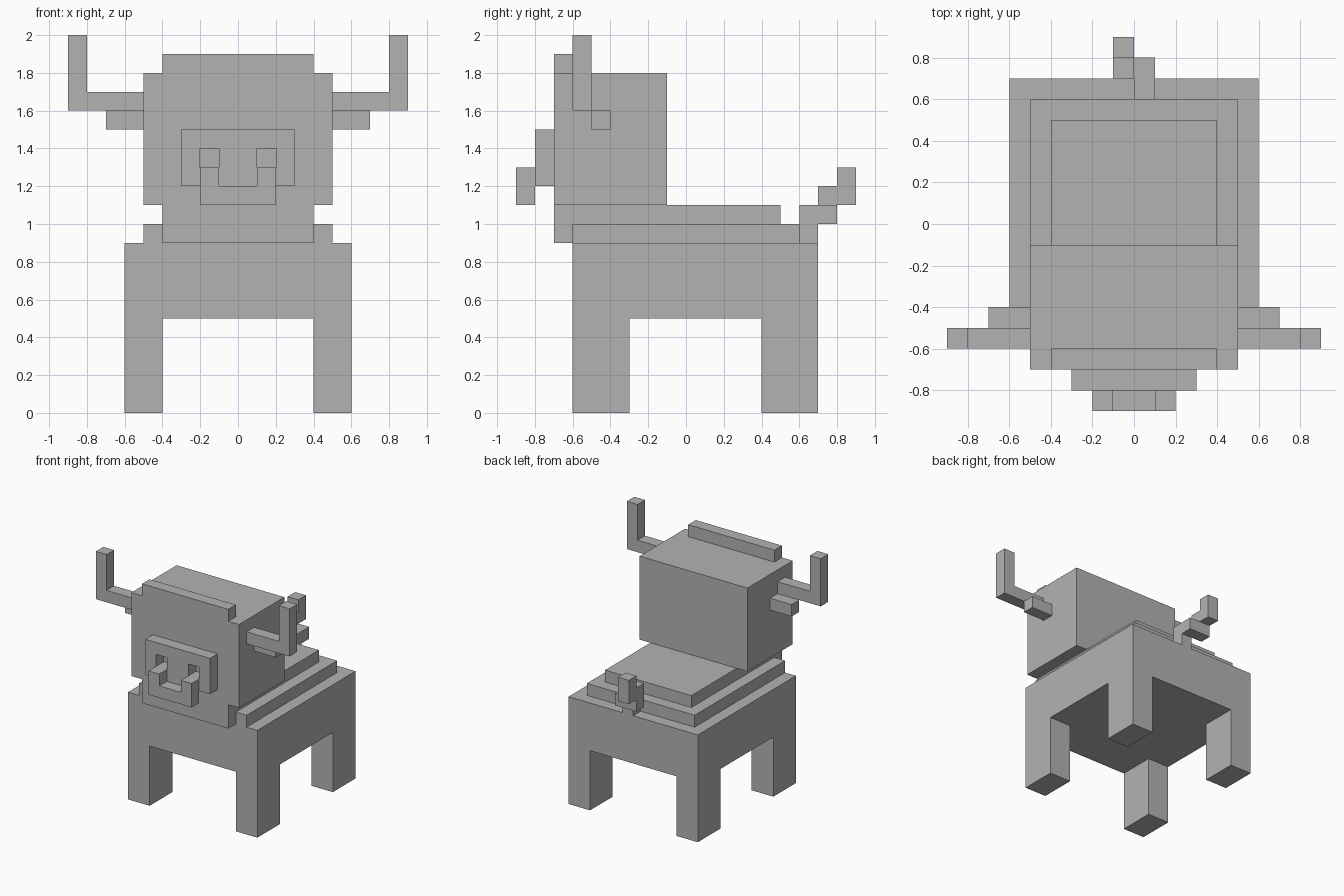
import bpy
import bmesh

if "Cube" in bpy.data.objects:
    bpy.data.objects.remove(bpy.data.objects["Cube"], do_unlink=True)

# One flat grey for the whole animal
GREY = (0.45, 0.45, 0.45, 1)
grey = bpy.data.materials.new("plain grey")
grey.use_nodes = True
grey.diffuse_color = GREY
grey.node_tree.nodes["Principled BSDF"].inputs["Base Color"].default_value = GREY


def slab(name, outline, back, front):
    """Extrude an (x, z) outline along y."""
    bm = bmesh.new()
    face = bm.faces.new([bm.verts.new((x, back, z)) for x, z in outline])
    grown = bmesh.ops.extrude_face_region(bm, geom=[face], use_keep_orig=True)
    for v in grown["geom"]:
        if isinstance(v, bmesh.types.BMVert):
            v.co.y = front
    bmesh.ops.recalc_face_normals(bm, faces=bm.faces)
    mesh = bpy.data.meshes.new(name)
    bm.to_mesh(mesh)
    bm.free()
    mesh.materials.append(grey)
    ob = bpy.data.objects.new(name, mesh)
    bpy.context.collection.objects.link(ob)
    return ob


def box(name, x, y, z):
    """Block spanning the given (low, high) ranges."""
    return slab(name, [(x[0], z[0]), (x[1], z[0]), (x[1], z[1]), (x[0], z[1])], *y)


def centred(name, half, y, z):
    return box(name, (-half, half), y, z)


# Body and stepped back
centred("body", 0.6, (-0.6, 0.7), (0.5, 0.9))
centred("back_lower_step", 0.5, (-0.6, 0.6), (0.9, 1.0))
centred("back_upper_step", 0.4, (-0.7, 0.5), (1.0, 1.1))
centred("chest", 0.4, (-0.7, -0.6), (0.9, 1.0))

# Head with crest
centred("head", 0.5, (-0.7, -0.1), (1.1, 1.8))
centred("crest", 0.4, (-0.7, -0.6), (1.8, 1.9))

# Legs, horns and ears on both sides
for side, s in (("left", 1), ("right", -1)):
    leg_x = sorted((0.4 * s, 0.6 * s))
    box(f"front_leg_{side}", leg_x, (-0.6, -0.3), (0, 0.5))
    box(f"back_leg_{side}", leg_x, (0.4, 0.7), (0, 0.5))
    horn = [(0.5, 1.6), (0.9, 1.6), (0.9, 2.0), (0.8, 2.0), (0.8, 1.7), (0.5, 1.7)]
    slab(f"horn_{side}", [(s * x, z) for x, z in horn], -0.6, -0.5)
    box(f"ear_{side}", sorted((0.5 * s, 0.7 * s)), (-0.5, -0.4), (1.5, 1.6))

# Snout with two square nostrils cut through to the face
snout = centred("snout", 0.3, (-0.8, -0.7), (1.2, 1.5))
for side, s in (("left", 1), ("right", -1)):
    cutter = box(f"nostril_cutter_{side}", sorted((0.1 * s, 0.2 * s)),
                 (-0.85, -0.65), (1.3, 1.4))
    cutter.hide_render = True
    cutter.hide_set(True)
    cut = snout.modifiers.new("nostril", "BOOLEAN")
    cut.operation = "DIFFERENCE"
    cut.solver = "EXACT"
    cut.object = cutter

# Bake the nostrils and drop the cutters
bpy.context.view_layer.update()
baked = bpy.data.meshes.new_from_object(snout.evaluated_get(bpy.context.evaluated_depsgraph_get()))
snout.modifiers.clear()
snout.data = baked
for ob in [o for o in bpy.data.objects if o.name.startswith("nostril_cutter")]:
    bpy.data.objects.remove(ob, do_unlink=True)

# Nose ring
half_ring = [(0.2, 1.1), (0.2, 1.3), (0.1, 1.3), (0.1, 1.2)]
slab("nose_ring", half_ring + [(-x, z) for x, z in reversed(half_ring)], -0.9, -0.8)

# Tail bending up and to one side
box("tail_root", (0, 0.1), (0.6, 0.7), (0.9, 1.1))
box("tail_bend", (0, 0.1), (0.7, 0.8), (1.0, 1.1))
box("tail_middle", (-0.1, 0), (0.7, 0.8), (1.0, 1.2))
box("tail_tip", (-0.1, 0), (0.8, 0.9), (1.1, 1.3))
